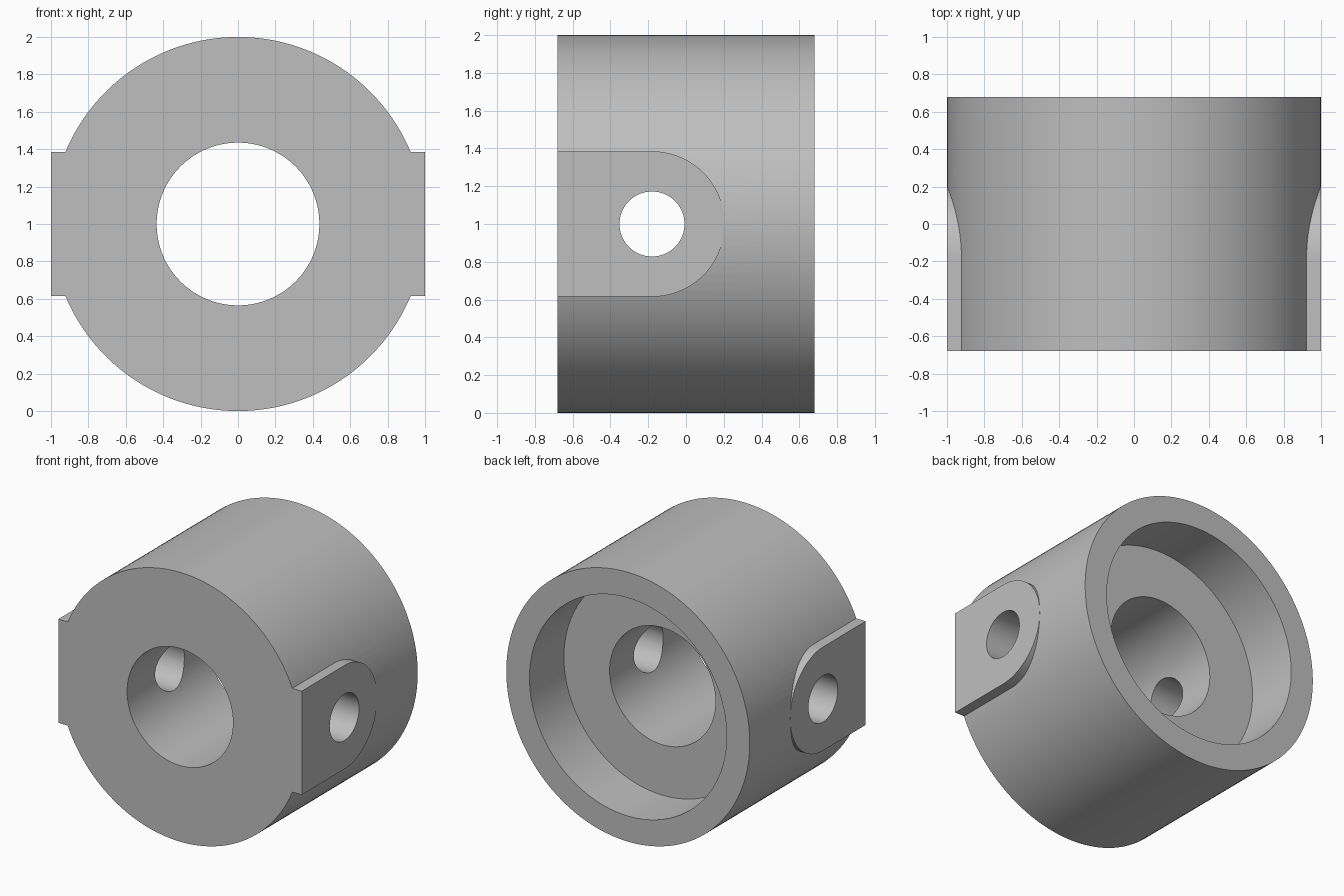
import bpy, bmesh, math
from mathutils import Matrix, Vector

if "Cube" in bpy.data.objects:
    bpy.data.objects.remove(bpy.data.objects["Cube"], do_unlink=True)

HALF = 0.68          # half length of the collar along y
PIN_Y = -0.18        # cross hole position
PAD_R = 0.385        # pad half height and end radius
SIDES = 130          # vertices at top and bottom, facets at the sides
CENTRE = Vector((0, 0, 1))

grey = bpy.data.materials.new("plain grey")
grey.use_nodes = True
colour = (0.52, 0.52, 0.52, 1)
grey.diffuse_color = colour
grey.node_tree.nodes["Principled BSDF"].inputs["Base Color"].default_value = colour


def make_object(name, bm):
    bmesh.ops.recalc_face_normals(bm, faces=bm.faces)
    mesh = bpy.data.meshes.new(name)
    bm.to_mesh(mesh)
    bm.free()
    mesh.materials.append(grey)
    obj = bpy.data.objects.new(name, mesh)
    bpy.context.collection.objects.link(obj)
    return obj


def lathe(name, profile):
    """Spin a closed (radius, y) profile about the y axis."""
    bm = bmesh.new()
    verts = [bm.verts.new(CENTRE + Vector((0, y, r))) for r, y in profile]
    edges = [bm.edges.new((a, b)) for a, b in zip(verts, verts[1:] + verts[:1])]
    bmesh.ops.spin(bm, geom=verts + edges, cent=CENTRE, axis=(0, 1, 0),
                   angle=math.tau, steps=SIDES, use_merge=True)
    bmesh.ops.remove_doubles(bm, verts=bm.verts, dist=1e-5)
    return make_object(name, bm)


def side_pad(name, side):
    """Round-ended pad with a flat outer face."""
    bm = bmesh.new()
    outline = [(-HALF, -PAD_R)]
    for i in range(65):
        a = math.pi * (i / 64 - 0.5)
        outline.append((PIN_Y + PAD_R * math.cos(a), PAD_R * math.sin(a)))
    outline.append((-HALF, PAD_R))
    face = bm.faces.new([bm.verts.new((side * 0.6, y, 1 + z)) for y, z in outline])
    grown = bmesh.ops.extrude_face_region(bm, geom=[face])["geom"]
    bmesh.ops.translate(bm, vec=(side * 0.4, 0, 0),
                        verts=[v for v in grown if isinstance(v, bmesh.types.BMVert)])
    # the extrusion keeps the start face, so the pad is closed
    if not any(all(abs(v.co.x - side * 0.6) < 1e-4 for v in f.verts) for f in bm.faces):
        bmesh.ops.holes_fill(bm, edges=[e for e in bm.edges if e.is_boundary])
    return make_object(name, bm)


def boolean(target, tool, operation):
    mod = target.modifiers.new(tool.name, 'BOOLEAN')
    mod.operation, mod.solver, mod.object = operation, 'EXACT', tool
    bpy.context.view_layer.objects.active = target
    bpy.ops.object.modifier_apply(modifier=mod.name)
    bpy.data.objects.remove(tool, do_unlink=True)


# Collar body with a through bore and a wider recess at the back
collar = lathe("collar", [(0.435, -HALF), (1, -HALF), (1, HALF),
                          (0.81, HALF), (0.81, 0.275), (0.435, 0.275)])

# Flat pads on both sides
for side, label in ((1, "left_pad"), (-1, "right_pad")):
    boolean(collar, side_pad(label, side), 'UNION')

# Cross hole through both pads
bm = bmesh.new()
bmesh.ops.create_cone(bm, cap_ends=True, segments=64, radius1=0.172, radius2=0.172, depth=3,
                      matrix=Matrix.Translation((0, PIN_Y, 1)) @ Matrix.Rotation(math.pi / 2, 4, 'Y'))
pin_cutter = make_object("pin_cutter", bm)
pin_cutter.hide_render = True
boolean(collar, pin_cutter, 'DIFFERENCE')

# Smooth round walls, sharp rims
bpy.ops.object.select_all(action='DESELECT')
collar.select_set(True)
bpy.context.view_layer.objects.active = collar
bpy.ops.object.shade_smooth_by_angle(angle=math.radians(20))
